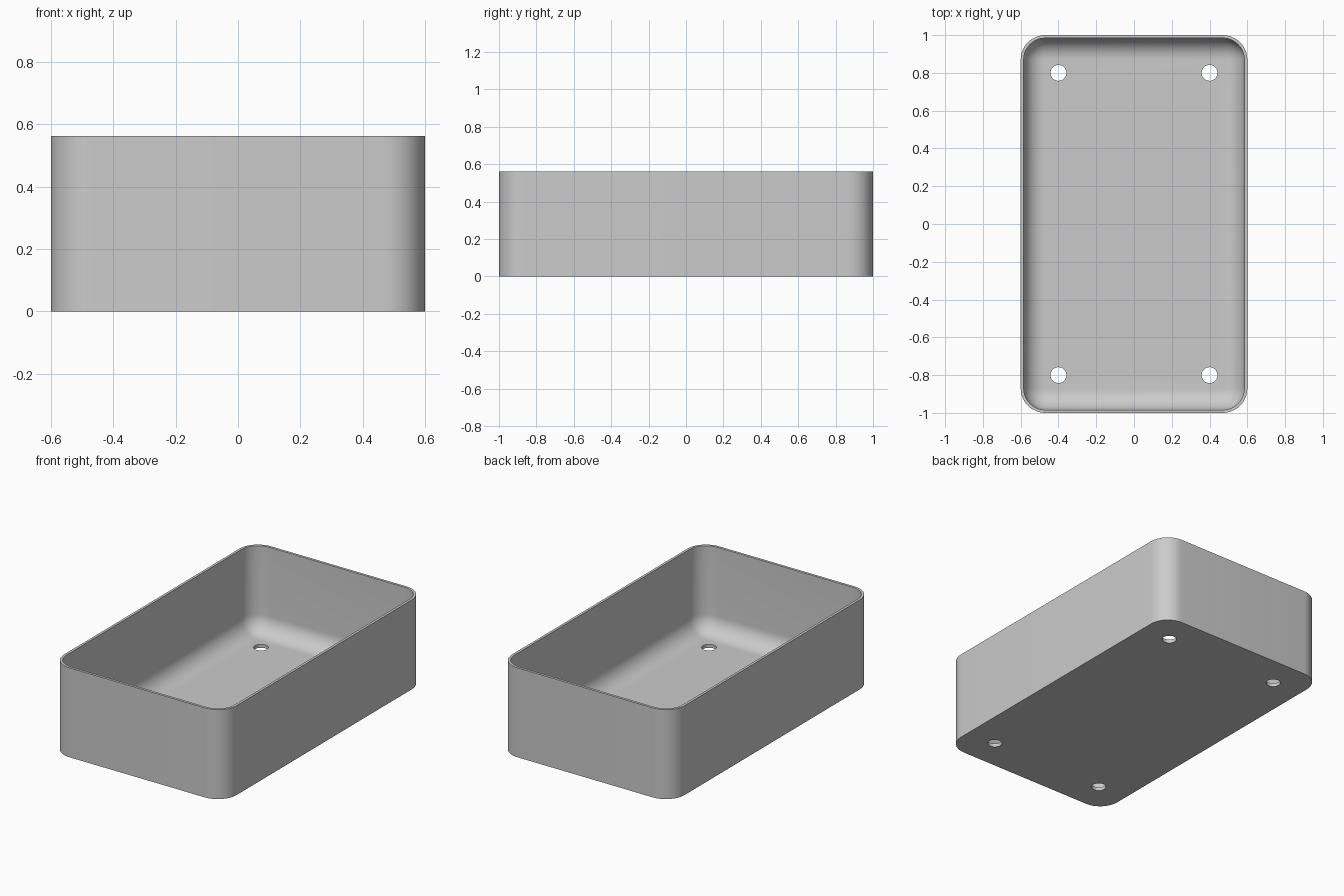
import bpy
import bmesh
from math import sin, cos, pi

old = bpy.data.objects.get("Cube")
if old:
    bpy.data.objects.remove(old, do_unlink=True)

HALF_X, HALF_Y, HEIGHT = 0.6, 1.0, 0.562
CORNER, WALL, FLOOR, FILLET = 0.13, 0.016, 0.022, 0.11
ARC = 12

grey = bpy.data.materials.new("light grey")
grey.use_nodes = True
colour = (0.6, 0.6, 0.6, 1)
grey.diffuse_color = colour
grey.node_tree.nodes["Principled BSDF"].inputs["Base Color"].default_value = colour


def rounded_loop(bm, inset, z):
    """Ring of vertices on a rounded rectangle, inset from the outside."""
    r = CORNER - inset
    cx, cy = HALF_X - CORNER, HALF_Y - CORNER
    ring = []
    for i, (sx, sy) in enumerate([(1, 1), (-1, 1), (-1, -1), (1, -1)]):
        for k in range(ARC + 1):
            a = (i + k / ARC) * pi / 2
            ring.append(bm.verts.new((sx * cx + r * cos(a), sy * cy + r * sin(a), z)))
    return ring


# Section through the wall: outside, rim, inside, then the fillet to the floor
section = [(0, 0), (0, HEIGHT), (WALL, HEIGHT)]
for k in range(ARC + 1):
    a = k / ARC * pi / 2
    section.append((WALL + FILLET * (1 - cos(a)), FLOOR + FILLET * (1 - sin(a))))

# Tray body
bm = bmesh.new()
rings = [rounded_loop(bm, inset, z) for inset, z in section]
for low, high in zip(rings, rings[1:]):
    for i in range(len(low)):
        j = (i + 1) % len(low)
        bm.faces.new((low[i], low[j], high[j], high[i]))
bm.faces.new(rings[0][::-1])
bm.faces.new(rings[-1])
bmesh.ops.recalc_face_normals(bm, faces=bm.faces)
mesh = bpy.data.meshes.new("tray")
bm.to_mesh(mesh)
bm.free()
tray = bpy.data.objects.new("tray", mesh)
bpy.context.collection.objects.link(tray)
mesh.materials.append(grey)

# Four drain holes through the floor
cutters = []
for x in (-0.4, 0.4):
    for y in (-0.8, 0.8):
        bpy.ops.mesh.primitive_cylinder_add(vertices=32, radius=0.042, depth=0.2, location=(x, y, 0))
        cutter = bpy.context.object
        cutter.name = "hole_cutter"
        cutter.hide_render = True
        cutter.data.materials.append(grey)
        cutters.append(cutter)
        cut = tray.modifiers.new("drain hole", 'BOOLEAN')
        cut.operation = 'DIFFERENCE'
        cut.solver = 'EXACT'
        cut.object = cutter

bpy.ops.object.select_all(action='DESELECT')
tray.select_set(True)
bpy.context.view_layer.objects.active = tray
for name in [m.name for m in tray.modifiers]:
    bpy.ops.object.modifier_apply(modifier=name)
for cutter in cutters:
    bpy.data.objects.remove(cutter, do_unlink=True)
bpy.ops.object.shade_smooth_by_angle(angle=pi / 6)
